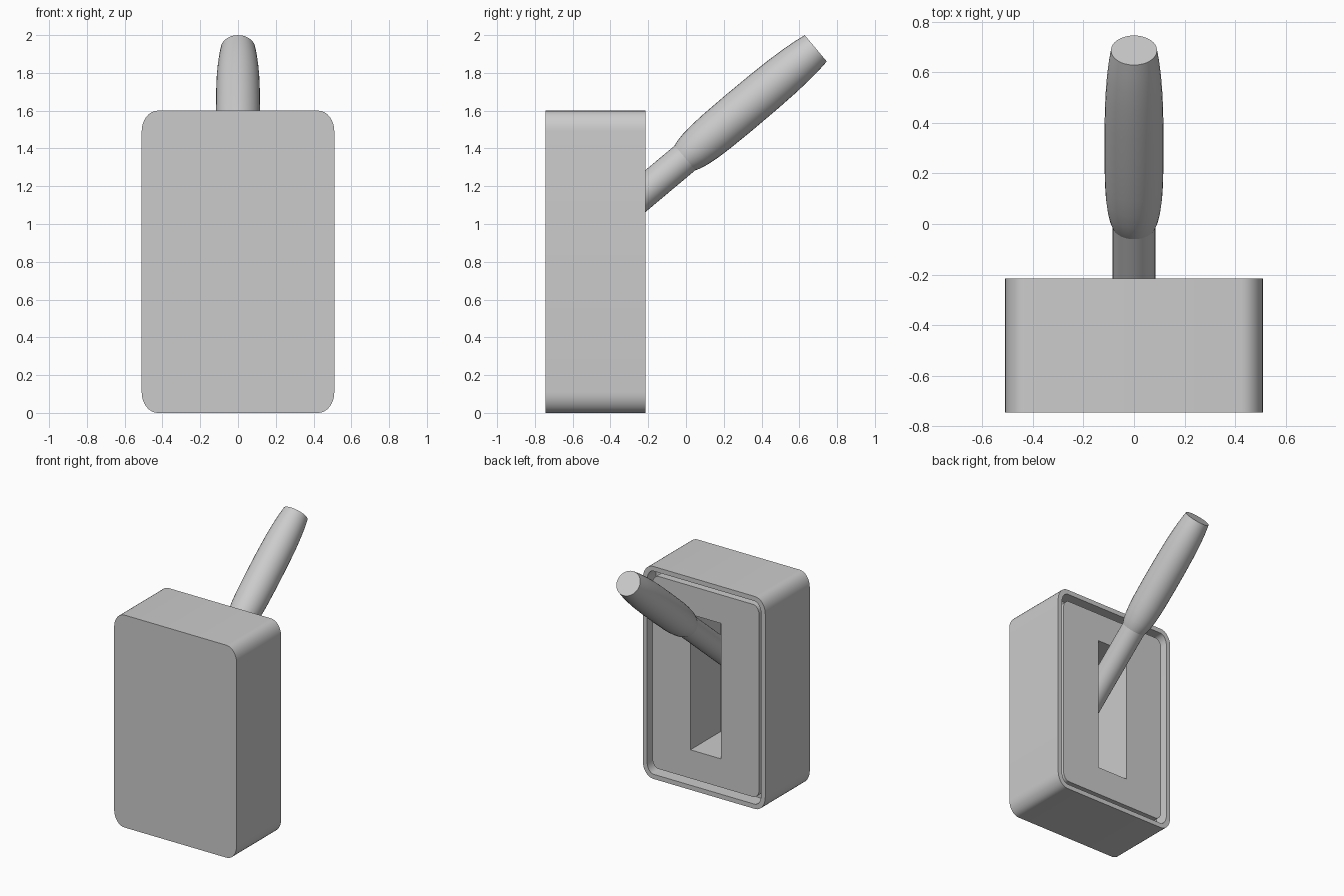
import bpy, bmesh, math
from mathutils import Vector

if "Cube" in bpy.data.objects:
    bpy.data.objects.remove(bpy.data.objects["Cube"])

MID_Z = 0.8


def make_object(name, bm):
    bmesh.ops.recalc_face_normals(bm, faces=bm.faces)
    mesh = bpy.data.meshes.new(name)
    bm.to_mesh(mesh)
    bm.free()
    ob = bpy.data.objects.new(name, mesh)
    bpy.context.collection.objects.link(ob)
    return ob


def smooth(ob):
    bpy.ops.object.select_all(action='DESELECT')
    ob.select_set(True)
    bpy.context.view_layer.objects.active = ob
    bpy.ops.object.shade_smooth_by_angle(angle=math.radians(32))


def rounded_ring(bm, y, hx, hz, rx, rz, steps=8):
    """Rounded rectangle in the xz plane, centred on the housing."""
    ring = []
    for quarter, (sx, sz) in enumerate([(1, 1), (-1, 1), (-1, -1), (1, -1)]):
        for i in range(steps + 1):
            a = math.radians(90) * (quarter + i / steps)
            ring.append(bm.verts.new((sx * (hx - rx) + rx * math.cos(a), y,
                                      MID_Z + sz * (hz - rz) + rz * math.sin(a))))
    return ring


def loft(bm, rings):
    n = len(rings[0])
    for a, b in zip(rings, rings[1:]):
        for i in range(n):
            j = (i + 1) % n
            bm.faces.new((a[i], a[j], b[j], b[i]))
    bm.faces.new(rings[0])
    bm.faces.new(rings[-1])


def turned(name, start, axis, profile, segments=32):
    """Solid of revolution: profile holds (distance along axis, radius)."""
    side = Vector((1, 0, 0))
    up = axis.cross(side)
    bm = bmesh.new()
    rings = []
    for d, r in profile:
        rings.append([bm.verts.new(start + axis * d + r * (side * math.cos(t) + up * math.sin(t)))
                      for t in (2 * math.pi * k / segments for k in range(segments))])
    loft(bm, rings)
    ob = make_object(name, bm)
    smooth(ob)
    return ob


# Housing: rounded box with a rim, a groove and a slightly recessed face plate
bm = bmesh.new()
loft(bm, [rounded_ring(bm, *p) for p in (
    (-0.745, 0.51, 0.80, 0.085, 0.11),
    (-0.215, 0.51, 0.80, 0.085, 0.11),
    (-0.215, 0.475, 0.765, 0.055, 0.08),
    (-0.32, 0.475, 0.765, 0.055, 0.08),
    (-0.32, 0.445, 0.725, 0.05, 0.07),
    (-0.235, 0.445, 0.725, 0.05, 0.07))])
housing = make_object("lever_housing", bm)

# Slot cut into the face plate
bm = bmesh.new()
bmesh.ops.create_cube(bm, size=1)
bmesh.ops.scale(bm, vec=(0.256, 0.50, 1.02), verts=bm.verts)
bmesh.ops.translate(bm, vec=(0, -0.345, MID_Z), verts=bm.verts)
cutter = make_object("slot_cutter", bm)
cutter.hide_render = True
cut = housing.modifiers.new("slot", 'BOOLEAN')
cut.object = cutter
cut.operation = 'DIFFERENCE'
cut.solver = 'EXACT'
bpy.context.view_layer.objects.active = housing
bpy.ops.object.modifier_apply(modifier=cut.name)
bpy.data.objects.remove(cutter)
smooth(housing)

# Lever: plain shaft reaching into the slot, with a swelling grip
grip_start = Vector((0, -0.005, 1.35))
grip_end = Vector((0, 0.687, 1.93))
axis = (grip_end - grip_start).normalized()
length = (grip_end - grip_start).length
turned("lever_shaft", grip_start, axis, [(-0.67, 0.085), (0.05, 0.085)])
turned("lever_grip", grip_start, axis, [(length * t, r) for t, r in (
    (0, 0.086), (0.03, 0.095), (0.08, 0.104), (0.15, 0.111), (0.24, 0.115),
    (0.4, 0.117), (0.6, 0.116), (0.74, 0.113), (0.85, 0.107), (0.93, 0.100), (1, 0.091))])
